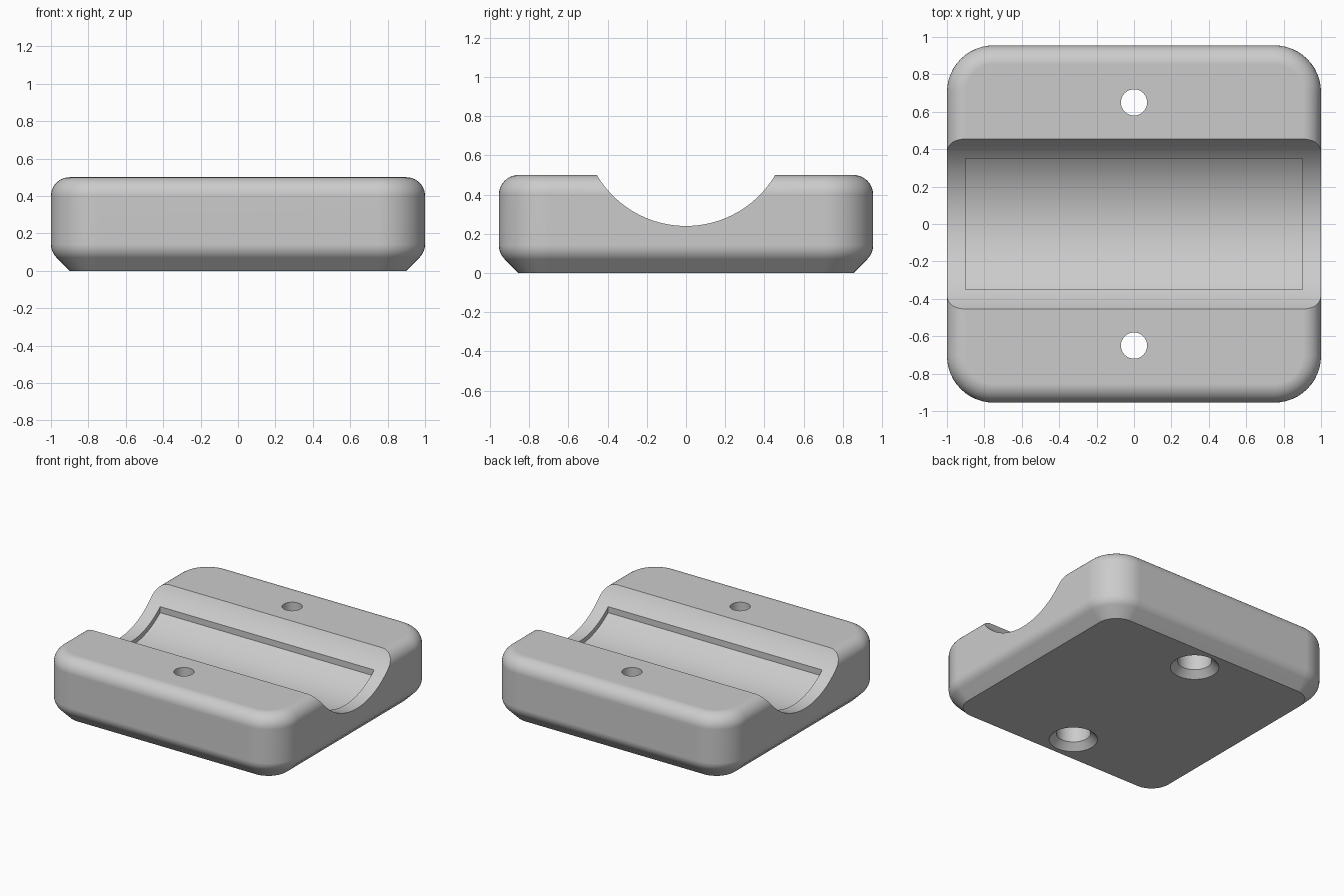
import bpy
import bmesh
from math import sin, cos, pi, asin, radians

cube = bpy.data.objects.get("Cube")
if cube:
    bpy.data.objects.remove(cube, do_unlink=True)

HALF_X, HALF_Y, HEIGHT, CORNER = 1.0, 0.955, 0.5, 0.25
EDGE = 0.1                            # top rounding and bottom chamfer
GROOVE_R, GROOVE_Z = 0.528, 0.768     # groove axis runs along x
POCKET_X, POCKET_Y, POCKET_DEPTH = 0.9, 0.35, 0.035
HOLE_Y = 0.65

grey = bpy.data.materials.new("light grey")
grey.use_nodes = True
colour = (0.6, 0.6, 0.6, 1)
grey.diffuse_color = colour
grey.node_tree.nodes["Principled BSDF"].inputs["Base Color"].default_value = colour


def loft(name, rings):
    """Closed solid through rings that have equal point counts."""
    bm = bmesh.new()
    loops = [[bm.verts.new(p) for p in ring] for ring in rings]
    n = len(loops[0])
    for a, b in zip(loops, loops[1:]):
        for i in range(n):
            j = (i + 1) % n
            bm.faces.new((a[i], a[j], b[j], b[i]))
    bm.faces.new(loops[0])
    bm.faces.new(loops[-1])
    bmesh.ops.recalc_face_normals(bm, faces=bm.faces)
    mesh = bpy.data.meshes.new(name)
    bm.to_mesh(mesh)
    bm.free()
    mesh.materials.append(grey)
    obj = bpy.data.objects.new(name, mesh)
    bpy.context.collection.objects.link(obj)
    return obj


def rounded_ring(inset, z, steps=12):
    r = CORNER - inset
    points = []
    for k, (sx, sy) in enumerate([(1, 1), (-1, 1), (-1, -1), (1, -1)]):
        for i in range(steps + 1):
            a = (k + i / steps) * pi / 2
            points.append((sx * (HALF_X - CORNER) + r * cos(a),
                           sy * (HALF_Y - CORNER) + r * sin(a), z))
    return points


def circle_ring(r, y, z, n=48):
    return [(r * cos(2 * pi * i / n), y + r * sin(2 * pi * i / n), z) for i in range(n)]


def trough(name, radius, half_y, half_x, steps=64):
    """Prism along x with a round underside and a flat top."""
    a = asin(half_y / radius)
    section = [(radius * sin(t), GROOVE_Z - radius * cos(t))
               for t in (a * (2 * i / steps - 1) for i in range(steps + 1))]
    section += [(half_y, 1), (-half_y, 1)]
    return loft(name, [[(x, y, z) for y, z in section] for x in (-half_x, half_x)])


# Body: chamfered foot, softened chamfer edge, rounded top edge
profile = [(EDGE, 0)]
soft = 0.1
start = EDGE + soft * (2 ** 0.5 - 1)
for i in range(7):
    a = pi / 4 * (1 - i / 6)
    profile.append((soft * (1 - cos(a)), start - soft * sin(a)))
for i in range(11):
    a = pi / 2 * i / 10
    profile.append((EDGE * (1 - cos(a)), HEIGHT - EDGE + EDGE * sin(a)))
body = loft("saddle_block", [rounded_ring(d, z) for d, z in profile])

# Cutters: groove, shallow pocket in its floor, two countersunk stepped holes
cutters = [trough("groove_cutter", GROOVE_R, 0.5, 1.2),
           trough("pocket_cutter", GROOVE_R + POCKET_DEPTH, POCKET_Y, POCKET_X)]
for y in (-HOLE_Y, HOLE_Y):
    steps = [(0.187, -0.02), (0.118, 0.049), (0.118, 0.25), (0.07, 0.25), (0.07, 0.6)]
    cutters.append(loft("hole_cutter", [circle_ring(r, y, z) for r, z in steps]))

bpy.context.view_layer.objects.active = body
for cutter in cutters:
    cutter.hide_render = True
    mod = body.modifiers.new("cut", "BOOLEAN")
    mod.operation = "DIFFERENCE"
    mod.solver = "EXACT"
    mod.object = cutter
    bpy.ops.object.modifier_apply(modifier=mod.name)
    bpy.data.objects.remove(cutter, do_unlink=True)

# Smooth curved faces, keep crisp cut edges
bpy.ops.object.select_all(action="DESELECT")
body.select_set(True)
bpy.ops.object.shade_smooth_by_angle(angle=radians(25))
weighted = body.modifiers.new("weighted normals", "WEIGHTED_NORMAL")
weighted.keep_sharp = True
